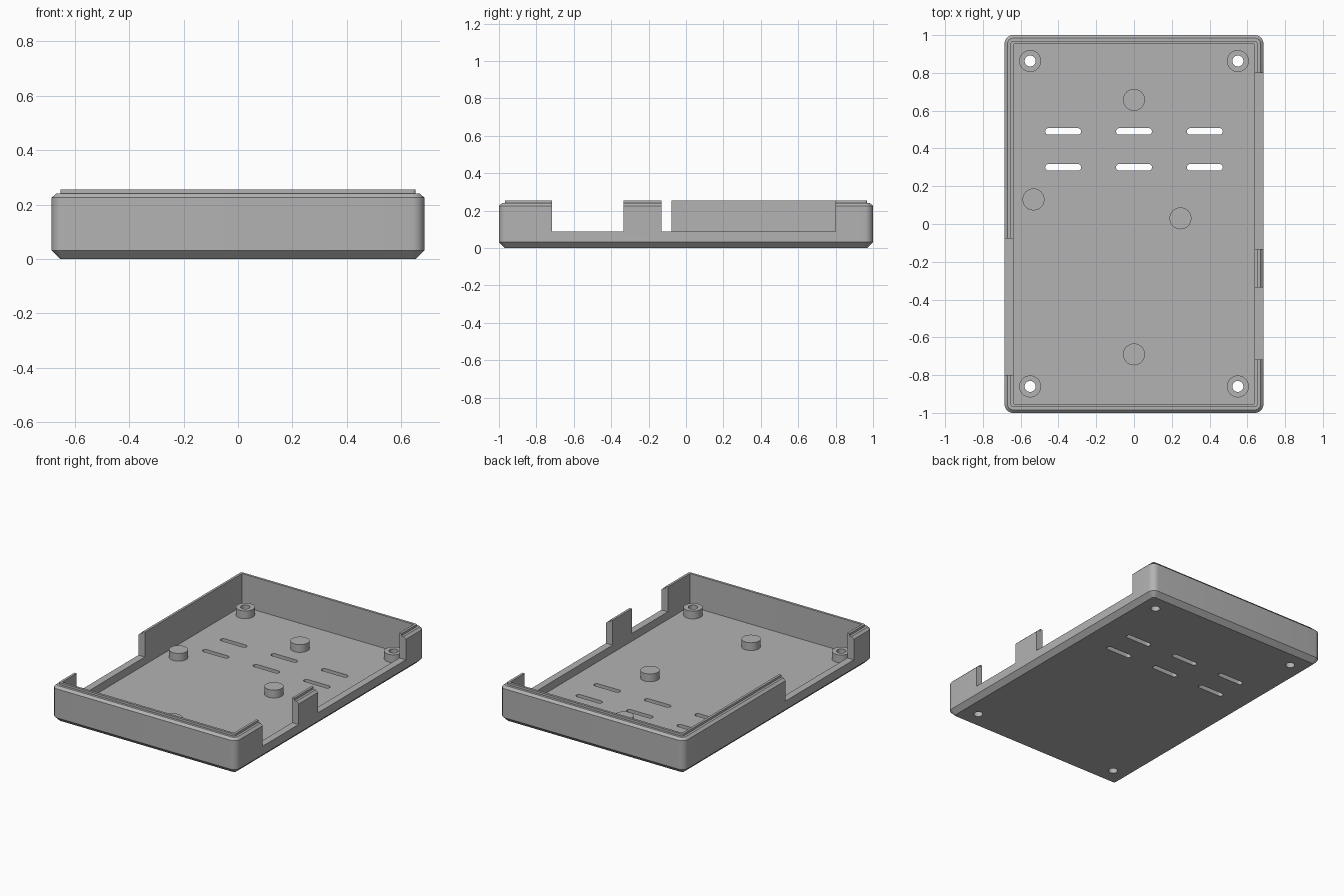
import bpy, bmesh, math
from mathutils import Matrix

if "Cube" in bpy.data.objects:
    bpy.data.objects.remove(bpy.data.objects["Cube"])

HX, HY, TOP, FLOOR, SILL = 0.685, 1.0, 0.255, 0.036, 0.088

grey = bpy.data.materials.new("light grey plastic")
grey.diffuse_color = (0.45, 0.45, 0.45, 1)
grey.use_nodes = True
grey.node_tree.nodes["Principled BSDF"].inputs["Base Color"].default_value = grey.diffuse_color


def add_object(name, bm):
    bmesh.ops.recalc_face_normals(bm, faces=bm.faces)
    mesh = bpy.data.meshes.new(name)
    bm.to_mesh(mesh)
    bm.free()
    mesh.materials.append(grey)
    ob = bpy.data.objects.new(name, mesh)
    bpy.context.collection.objects.link(ob)
    return ob


def activate(ob):
    bpy.ops.object.select_all(action='DESELECT')
    ob.select_set(True)
    bpy.context.view_layer.objects.active = ob


def rounded_outline(hx, hy, r, seg=8):
    pts = []
    for k, (sx, sy) in enumerate([(1, 1), (-1, 1), (-1, -1), (1, -1)]):
        for i in range(seg + 1):
            a = (k + i / seg) * math.pi / 2
            pts.append((sx * (hx - r) + r * math.cos(a),
                        sy * (hy - r) + r * math.sin(a)))
    return pts


def loft(bm, rings):
    """Skin a stack of (outline, z) rings and cap both ends."""
    loops = [[bm.verts.new((x, y, z)) for x, y in pts] for pts, z in rings]
    n = len(loops[0])
    for a, b in zip(loops, loops[1:]):
        for i in range(n):
            bm.faces.new((a[i], a[(i + 1) % n], b[(i + 1) % n], b[i]))
    bm.faces.new(loops[0][::-1])
    bm.faces.new(loops[-1])


def circle(x, y, r, n=32):
    return [(x + r * math.cos(2 * math.pi * i / n),
             y + r * math.sin(2 * math.pi * i / n)) for i in range(n)]


# Tray shell: chamfered base, outer wall, stepped lip, inner wall, floor
bm = bmesh.new()
profile = [(0.031, 0), (0, 0.031), (0, 0.225), (0.016, 0.24), (0.032, 0.24),
           (0.032, TOP), (0.048, TOP), (0.048, FLOOR)]
loft(bm, [(rounded_outline(HX - d, HY - d, max(0.045 - d, 0.004)), z)
          for d, z in profile])
tray = add_object("tray", bm)

# Cutters: wall openings, vent slots, screw holes
bm = bmesh.new()
for side, y0, y1 in [(1, -0.717, -0.335), (1, -0.132, 0.80), (-1, -0.80, -0.077)]:
    m = (Matrix.Translation((side * HX, (y0 + y1) / 2, SILL + 0.15))
         @ Matrix.Diagonal((0.2, y1 - y0, 0.3, 1)))
    bmesh.ops.create_cube(bm, size=1, matrix=m)
for x in (-0.375, 0, 0.375):
    for y in (0.49, 0.30):
        slot = [(x + px, y + py) for px, py in rounded_outline(0.095, 0.0175, 0.0174)]
        loft(bm, [(slot, -0.05), (slot, FLOOR + 0.03)])
corners = [(sx * 0.55, y) for sx in (-1, 1) for y in (0.863, -0.86)]
for x, y in corners:
    hole = circle(x, y, 0.029)
    loft(bm, [(hole, -0.05), (hole, FLOOR + 0.03)])
cutter = add_object("cutter", bm)
cutter.hide_render = True

mod = tray.modifiers.new("openings", 'BOOLEAN')
mod.operation, mod.solver, mod.object = 'DIFFERENCE', 'EXACT', cutter
activate(tray)
bpy.ops.object.modifier_apply(modifier=mod.name)
bpy.data.objects.remove(cutter)
bpy.ops.object.shade_smooth_by_angle(angle=math.radians(30))

# Hollow screw bosses in the corners
for x, y in corners:
    bm = bmesh.new()
    loops = [[bm.verts.new((px, py, z)) for px, py in circle(x, y, r)]
             for r, z in [(0.058, FLOOR), (0.058, SILL), (0.029, SILL), (0.029, FLOOR)]]
    for a, b in zip(loops, loops[1:]):
        for i in range(32):
            j = (i + 1) % 32
            bm.faces.new((a[i], a[j], b[j], b[i]))
    boss = add_object("screw_boss", bm)
    activate(boss)
    bpy.ops.object.shade_smooth_by_angle(angle=math.radians(30))

# Solid support posts on the floor
for x, y in [(0, 0.657), (-0.532, 0.13), (0.246, 0.03), (0, -0.69)]:
    bm = bmesh.new()
    loft(bm, [(circle(x, y, 0.058), FLOOR - 0.005), (circle(x, y, 0.058), SILL)])
    post = add_object("support_post", bm)
    activate(post)
    bpy.ops.object.shade_smooth_by_angle(angle=math.radians(30))
